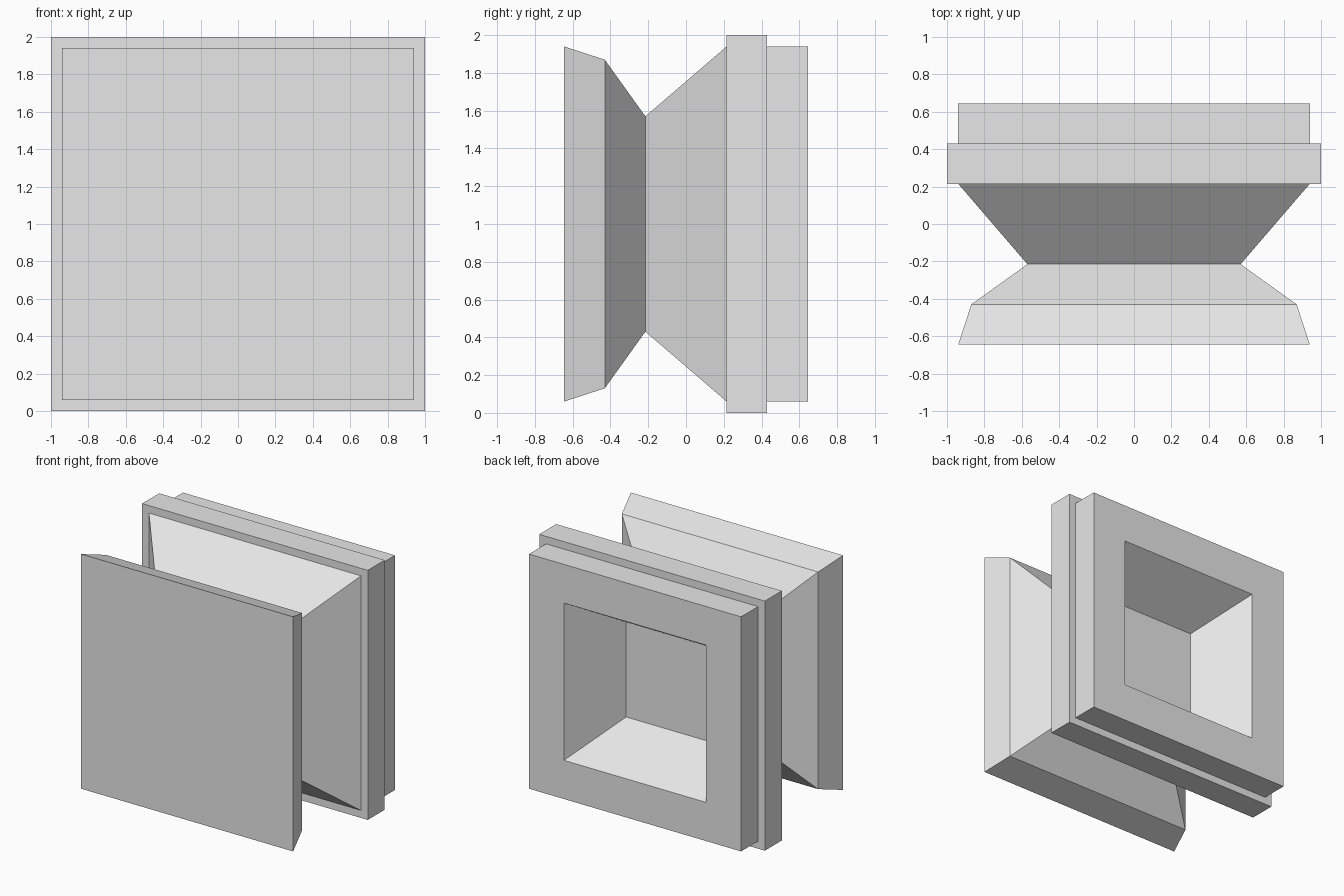
import bpy
import bmesh

cube = bpy.data.objects.get("Cube")
if cube:
    bpy.data.objects.remove(cube, do_unlink=True)

# Single plain grey finish
GREY = (0.8, 0.8, 0.8, 1.0)
grey = bpy.data.materials.new("plain_grey")
grey.use_nodes = True
grey.diffuse_color = GREY
grey.node_tree.nodes["Principled BSDF"].inputs["Base Color"].default_value = GREY


def square_ring(bm, y, half):
    """Square loop of vertices facing along y, centred at height 1."""
    corners = ((-1, -1), (1, -1), (1, 1), (-1, 1))
    return [bm.verts.new((sx * half, y, 1 + sz * half)) for sx, sz in corners]


def square_loft(name, profile, material):
    """Join successive square rings (y, half width) and cap both ends."""
    bm = bmesh.new()
    rings = [square_ring(bm, y, half) for y, half in profile]
    for a, b in zip(rings, rings[1:]):
        for i in range(4):
            j = (i + 1) % 4
            bm.faces.new((a[i], a[j], b[j], b[i]))
    bm.faces.new(rings[0])
    bm.faces.new(rings[-1])
    bmesh.ops.recalc_face_normals(bm, faces=bm.faces)
    mesh = bpy.data.meshes.new(name)
    bm.to_mesh(mesh)
    bm.free()
    mesh.materials.append(material)
    obj = bpy.data.objects.new(name, mesh)
    bpy.context.collection.objects.link(obj)
    return obj


STEP = 0.215
FACE = 0.94

profile = [
    # front plate with chamfered back
    (-3 * STEP, FACE), (-2 * STEP, 0.87),
    # narrow waist, flaring to the flange
    (-STEP, 0.57), (STEP, FACE),
    # wide flange
    (STEP, 1.0), (2 * STEP, 1.0),
    # back frame
    (2 * STEP, FACE), (3 * STEP, FACE),
    # tapered socket sunk into the back
    (3 * STEP, 0.63), (STEP, 0.38),
]
square_loft("button_body", profile, grey)
